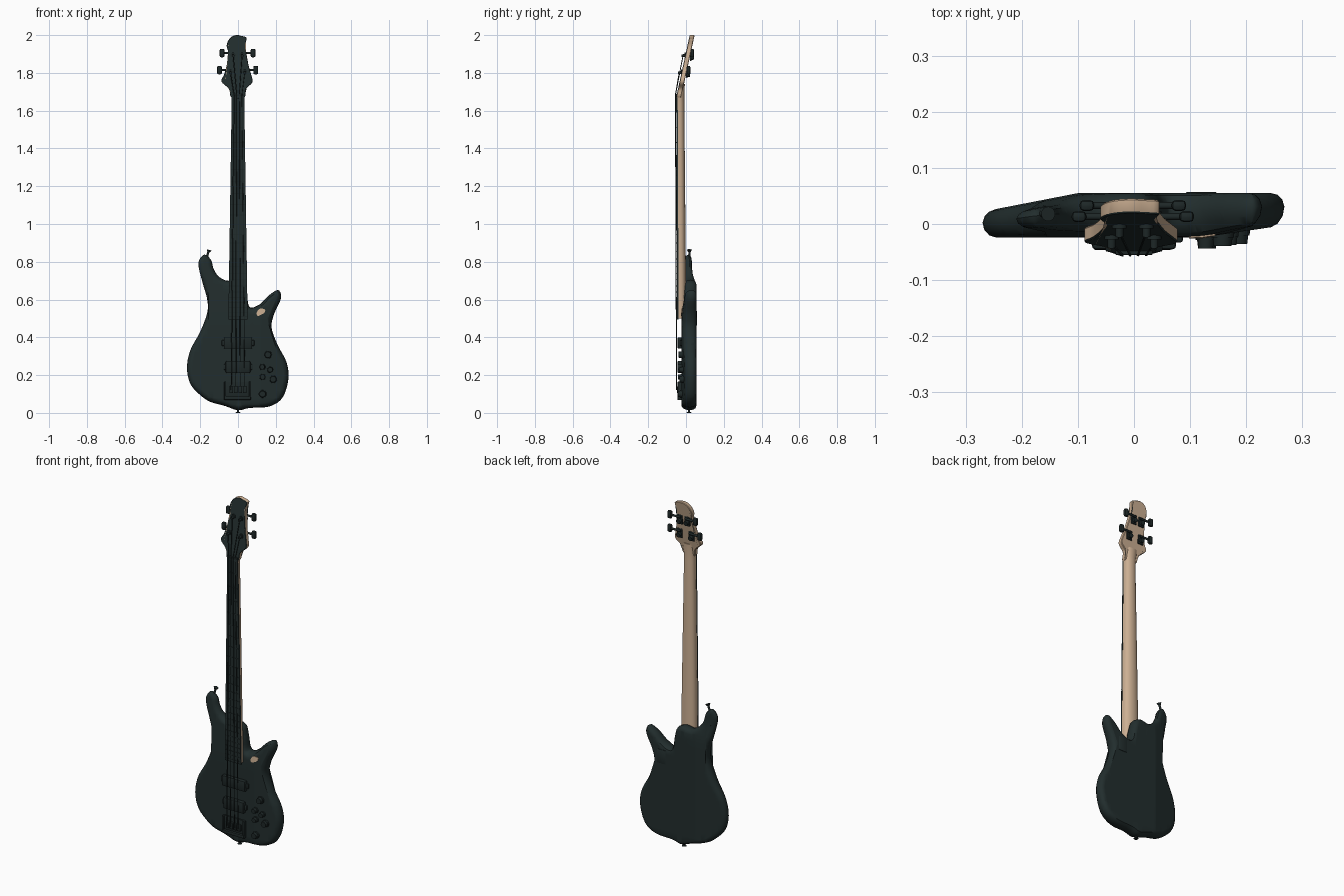
import bpy, bmesh, math
from mathutils import Vector

if "Cube" in bpy.data.objects:
    bpy.data.objects.remove(bpy.data.objects["Cube"])


def material(name, rgb):
    m = bpy.data.materials.new(name)
    m.diffuse_color = (*rgb, 1)
    m.use_nodes = True
    m.node_tree.nodes["Principled BSDF"].inputs["Base Color"].default_value = m.diffuse_color
    return m


DARK = material("dark_teal_lacquer", (0.016, 0.027, 0.027))
BLACK = material("black_hardware", (0.013, 0.021, 0.021))
WOOD = material("maple_wood", (0.60, 0.43, 0.29))


def clamp(v):
    return max(0.0, min(1.0, v))


def finish(bm, name, *mats):
    bmesh.ops.recalc_face_normals(bm, faces=bm.faces)
    bm.normal_update()
    me = bpy.data.meshes.new(name)
    for m in mats:
        me.materials.append(m)
    if len(mats) > 1:  # second material on faces looking forward
        for f in bm.faces:
            f.material_index = 1 if f.normal.y < -0.5 else 0
    bm.to_mesh(me)
    bm.free()
    ob = bpy.data.objects.new(name, me)
    bpy.context.collection.objects.link(ob)
    return ob


def box(name, centre, size, mat, bevel=0.0):
    bm = bmesh.new()
    bmesh.ops.create_cube(bm, size=1)
    for v in bm.verts:
        v.co = Vector(centre) + Vector([a * b for a, b in zip(v.co, size)])
    if bevel:
        bmesh.ops.bevel(bm, geom=bm.edges[:], offset=bevel, segments=2, affect='EDGES', profile=0.5)
    return finish(bm, name, mat)


def rod(name, a, b, r1, mat, r2=None, sides=16):
    a, b = Vector(a), Vector(b)
    bm = bmesh.new()
    bmesh.ops.create_cone(bm, cap_ends=True, segments=sides, radius1=r1,
                          radius2=r1 if r2 is None else r2, depth=(b - a).length)
    rot = (b - a).to_track_quat('Z', 'Y')
    for v in bm.verts:
        v.co = rot @ v.co + (a + b) / 2
    return finish(bm, name, mat)


def loft(name, sections, mat):
    """Join cross-sections given as (z, [(x, y), ...])."""
    bm = bmesh.new()
    rings = [[bm.verts.new((x, y, z)) for x, y in pts] for z, pts in sections]
    n = len(rings[0])
    for r, s in zip(rings, rings[1:]):
        for i in range(n):
            bm.faces.new((r[i], r[(i + 1) % n], s[(i + 1) % n], s[i]))
    bm.faces.new(rings[0])
    bm.faces.new(rings[-1])
    return finish(bm, name, mat)


def smooth_loop(pts, steps):
    out, n = [], len(pts)
    for i in range(n):
        p = [Vector(pts[(i + k) % n]) for k in (-1, 0, 1, 2)]
        for s in range(steps):
            t = s / steps
            out.append(0.5 * (2 * p[1] + (p[2] - p[0]) * t + (2 * p[0] - 5 * p[1] + 4 * p[2] - p[3]) * t * t
                              + (3 * p[1] - p[0] - 3 * p[2] + p[3]) * t ** 3))
    return out


def slab(name, outline, rings, front, back, mats, steps=6, cut=0):
    """Counter-clockwise x/z outline lofted through (inset, depth) rings."""
    loop = smooth_loop(outline, steps)
    n = len(loop)
    bm = bmesh.new()
    layers = []
    for inset, t in rings:
        ring = []
        for i in range(n):
            d = (loop[(i + 1) % n] - loop[i - 1]).normalized()
            p = loop[i] + Vector((-d.y, d.x)) * inset
            ring.append(bm.verts.new((p.x, -t, p.y)))
        layers.append(ring)
    for r, s in zip(layers, layers[1:]):
        for i in range(n):
            bm.faces.new((r[i], r[(i + 1) % n], s[(i + 1) % n], s[i]))
    caps = [bm.faces.new(layers[0]), bm.faces.new(layers[-1])]
    bmesh.ops.triangulate(bm, faces=caps)
    if cut:  # slices that let the flat faces follow the carve
        for k in range(-6, 22):
            for axis in ((1, 0, 0), (0, 0, 1)):
                bmesh.ops.bisect_plane(bm, geom=bm.verts[:] + bm.edges[:] + bm.faces[:],
                                       plane_co=Vector(axis) * k * cut, plane_no=axis)
    for v in bm.verts:
        x, t, z = v.co.x, -v.co.y, v.co.z
        b = back(x, z)
        v.co.y = b + (front(x, z) - b) * t
    return finish(bm, name, *mats)


# Body: carved slab with two horns
def body_front(x, z):
    return -0.024 + 0.022 * clamp((x - 0.12) / 0.15) + 0.02 * clamp((z - 0.5) / 0.35)


def body_back(x, z):
    return 0.055 - 0.033 * clamp((-x - 0.1) / 0.17) - 0.012 * clamp((z - 0.66) / 0.08) * clamp(-x / 0.1)


body_outline = [(-0.177, 0.838), (-0.205, 0.81), (-0.208, 0.77), (-0.185, 0.68), (-0.163, 0.60), (-0.163, 0.53),
                (-0.20, 0.43), (-0.253, 0.33), (-0.27, 0.235), (-0.25, 0.15), (-0.195, 0.09), (-0.145, 0.058),
                (-0.07, 0.037), (0, 0.014), (0.06, 0.026), (0.165, 0.034), (0.235, 0.08), (0.267, 0.18),
                (0.256, 0.27), (0.21, 0.36), (0.178, 0.45), (0.19, 0.52), (0.227, 0.605), (0.214, 0.65),
                (0.167, 0.625), (0.115, 0.575), (0.062, 0.56), (0.046, 0.63), (0.03, 0.685), (-0.01, 0.705),
                (-0.06, 0.70), (-0.105, 0.725), (-0.13, 0.765), (-0.143, 0.81)]
body_rings = [(0.024, 0), (0.012, 0.05), (0.004, 0.19), (0, 0.42), (0.003, 0.7), (0.012, 0.92), (0.024, 1)]
slab("body", body_outline, body_rings, body_front, body_back, [DARK], cut=0.04)

# Bare wood chip in the lacquer and rear cover plate
chip = [(0.098, 0.53), (0.105, 0.513), (0.122, 0.52), (0.138, 0.528), (0.145, 0.545), (0.13, 0.552), (0.112, 0.55)]
slab("wood_chip", chip, [(0, 0), (0, 1)], lambda x, z: body_front(x, z) - 0.003, body_front, [WOOD], steps=2)
box("rear_cover", (0.12, 0.054, 0.5), (0.055, 0.006, 0.08), DARK, 0.002)

# Neck: rounded back, tapering to the head
def neck_section(z, hw, yf, yb):
    pts = []
    for i in range(17):
        a = math.pi * i / 16
        pts.append((hw * math.cos(a), yf + (yb - yf) * math.sin(a) ** 0.65))
    return z, pts


loft("neck", [neck_section(0.5, 0.05, -0.041, 0.002), neck_section(1.0, 0.043, -0.043, -0.003),
              neck_section(1.64, 0.033, -0.046, -0.009), neck_section(1.69, 0.034, -0.045, -0.009),
              neck_section(1.74, 0.04, -0.033, -0.006)], WOOD)


# Fingerboard and frets
def board(z):
    t = (z - 0.5) / 1.18
    return 0.051 - 0.018 * t, -0.047 - 0.005 * t


loft("fingerboard", [(z, [(-w, y), (w, y), (w, y + 0.008), (-w, y + 0.008)])
                     for z in (0.495, 1.68) for w, y in [board(z)]], DARK)
for n in range(1, 25):
    z = 0.12 + 1.56 / 2 ** (n / 12)
    w, y = board(z)
    box(f"fret_{n}", (0, y, z), (2 * w - 0.002, 0.003, 0.004), BLACK)
box("nut", (0, -0.048, 1.683), (0.066, 0.014, 0.01), BLACK, 0.001)


# Headstock: tilted back, lacquered front
def head_front(x, z):
    return -0.05 + 0.218 * (z - 1.68)


head_outline = [(-0.034, 1.67), (0.034, 1.67), (0.042, 1.715), (0.076, 1.75), (0.07, 1.79), (0.056, 1.84),
                (0.045, 1.90), (0.038, 1.945), (0.045, 1.985), (0.02, 1.995), (-0.01, 2.0), (-0.042, 1.985),
                (-0.06, 1.945), (-0.05, 1.90), (-0.06, 1.84), (-0.074, 1.79), (-0.088, 1.755), (-0.048, 1.715)]
slab("headstock", head_outline, [(0.003, 0), (0, 0.12), (0, 0.9), (0.002, 1)], head_front,
     lambda x, z: head_front(x, z) + 0.026, [WOOD, DARK], steps=4)

# Tuners
posts = [(-0.04, 1.805), (-0.026, 1.895), (0.022, 1.895), (0.036, 1.805)]
for i, (x, z) in enumerate(posts):
    s = -1 if x < 0 else 1
    y = head_front(x, z)
    rod(f"tuner_bushing_{i}", (x, y + 0.005, z), (x, y - 0.005, z), 0.013, BLACK)
    rod(f"tuner_post_{i}", (x, y + 0.03, z), (x, y - 0.02, z - 0.004), 0.007, BLACK)
    box(f"tuner_plate_{i}", (x, y + 0.028, z - 0.005), (0.034, 0.008, 0.055), BLACK, 0.002)
    rod(f"tuner_gear_{i}", (x, y + 0.026, z - 0.012), (x, y + 0.045, z - 0.014), 0.013, BLACK)
    yb, zb = y + 0.036, z + 0.01
    rod(f"tuner_shaft_{i}", (x - s * 0.01, yb, zb), (x + s * 0.05, yb, zb), 0.006, BLACK)
    box(f"tuner_button_{i}", (x + s * 0.058, yb, zb), (0.026, 0.02, 0.045), BLACK, 0.008)

# Strings from bridge to nut to posts
for i, (px, pz) in enumerate(posts):
    k, r = i - 1.5, 0.0028 - 0.0003 * i
    nut = (k * 0.014, -0.0555, 1.685)
    rod(f"string_{i}", (k * 0.024, -0.05, 0.12), nut, r, BLACK, sides=6)
    rod(f"head_string_{i}", nut, (px, head_front(px, pz) - 0.012, pz), r, BLACK, sides=6)

# Pickups
for i, (z, w, h) in enumerate([(0.37, 0.15, 0.06), (0.243, 0.13, 0.065)]):
    box(f"pickup_{i}", (0, -0.03, z), (w, 0.03, h), BLACK, 0.006)
    for s in (-1, 1):
        box(f"pickup_ear_{i}_{s}", (s * (w / 2 + 0.002), -0.026, z), (0.02, 0.014, 0.03), BLACK, 0.004)

# Bridge: base, rim and saddles
box("bridge_base", (-0.002, -0.026, 0.117), (0.14, 0.012, 0.098), BLACK, 0.003)
box("bridge_tailpiece", (-0.002, -0.035, 0.078), (0.14, 0.022, 0.018), BLACK, 0.003)
for s in (-1, 1):
    box(f"bridge_side_{s}", (s * 0.066 - 0.002, -0.034, 0.117), (0.01, 0.02, 0.098), BLACK, 0.002)
for i in range(4):
    box(f"saddle_{i}", ((i - 1.5) * 0.024, -0.039, 0.122), (0.019, 0.018, 0.035), BLACK, 0.003)

# Control knobs
for i, (x, z) in enumerate([(0.158, 0.308), (0.128, 0.243), (0.17, 0.228), (0.186, 0.178), (0.13, 0.19), (0.13, 0.10)]):
    y = body_front(x, z)
    r = 0.021 if i in (0, 3, 5) else 0.017
    rod(f"knob_skirt_{i}", (x, y + 0.004, z), (x, y - 0.006, z), r, BLACK, r * 0.95, 24)
    rod(f"knob_{i}", (x, y - 0.004, z), (x, y - 0.021, z), r * 0.85, BLACK, r * 0.75, 24)

# Strap buttons
for name, a, d in [("horn", (-0.165, 0.018, 0.825), (0.012, 0, 0.038)), ("tail", (0, 0.016, 0.022), (0, 0, -0.022))]:
    a, d = Vector(a), Vector(d)
    rod(f"{name}_strap_post", a, a + d, 0.006, BLACK)
    rod(f"{name}_strap_cap", a + d * 0.75, a + d, 0.008, BLACK, 0.013)

# Smooth shading with sharp edges kept
for ob in bpy.context.collection.objects:
    ob.select_set(True)
    bpy.context.view_layer.objects.active = ob
bpy.ops.object.shade_smooth_by_angle(angle=math.radians(35))
